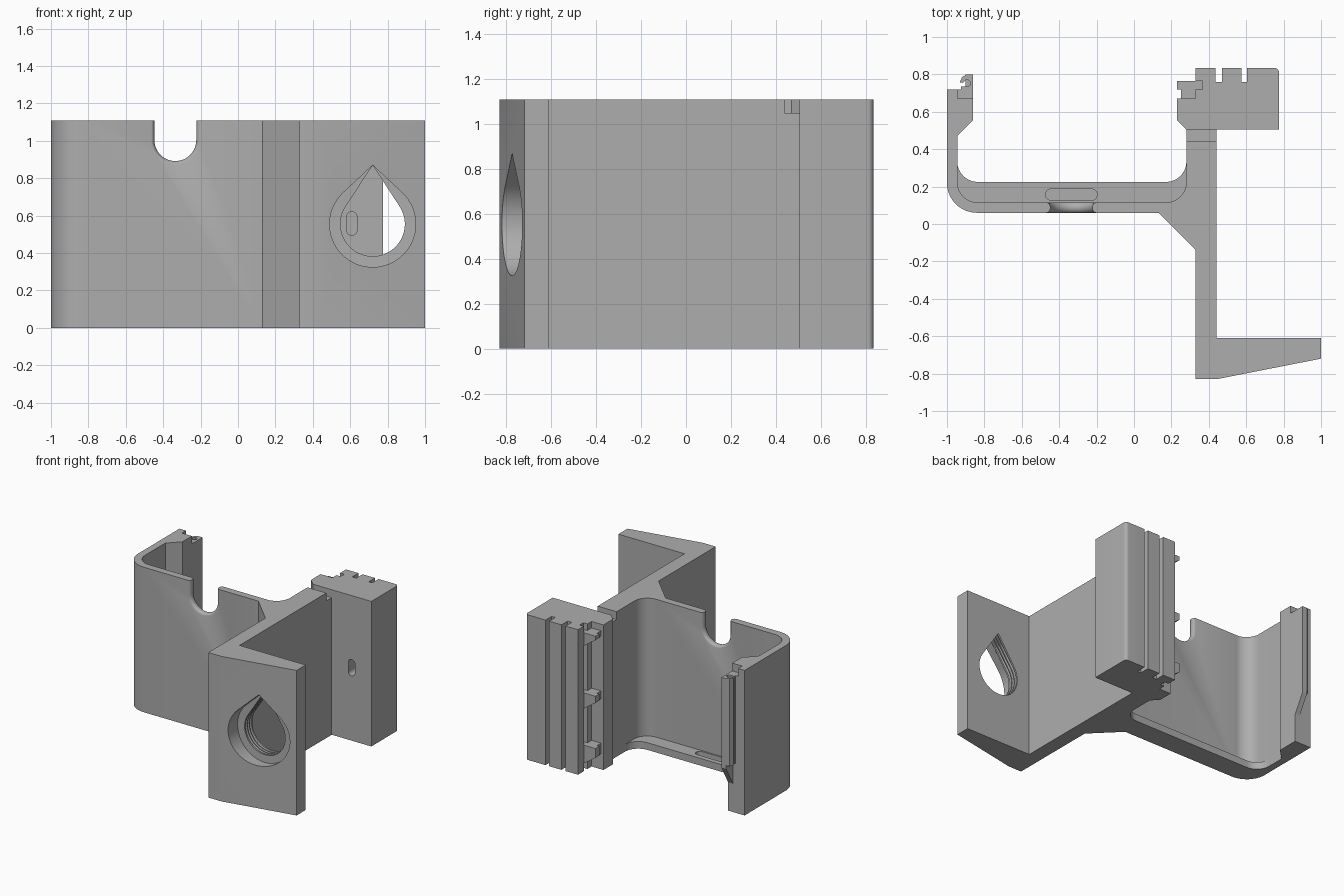
import bpy, bmesh, math

cube = bpy.data.objects.get("Cube")
if cube:
    bpy.data.objects.remove(cube, do_unlink=True)

H = 1.11
grey = bpy.data.materials.new("plain grey")
grey.use_nodes = True
GREY = (0.42, 0.42, 0.42, 1)
grey.diffuse_color = GREY
grey.node_tree.nodes["Principled BSDF"].inputs["Base Color"].default_value = GREY

AXES = {"z": lambda u, v, w: (u, v, w),
        "y": lambda u, v, w: (u, w, v),
        "x": lambda u, v, w: (w, u, v)}


def arc(cx, cy, r, a0, a1, n=14):
    return [(cx + r * math.cos(math.radians(a0 + (a1 - a0) * i / n)),
             cy + r * math.sin(math.radians(a0 + (a1 - a0) * i / n))) for i in range(n + 1)]


def loft(name, rings, axis):
    """Skin closed rings, each (points, position along axis)."""
    bm = bmesh.new()
    loops = [[bm.verts.new(AXES[axis](u, v, w)) for u, v in pts] for pts, w in rings]
    n = len(loops[0])
    for a, b in zip(loops, loops[1:]):
        for i in range(n):
            j = (i + 1) % n
            bm.faces.new((a[i], a[j], b[j], b[i]))
    bm.faces.new(loops[0])
    bm.faces.new(loops[-1])
    bmesh.ops.recalc_face_normals(bm, faces=bm.faces)
    mesh = bpy.data.meshes.new(name)
    bm.to_mesh(mesh)
    bm.free()
    mesh.materials.append(grey)
    ob = bpy.data.objects.new(name, mesh)
    bpy.context.collection.objects.link(ob)
    return ob


def prism(name, pts, w0, w1, axis="z"):
    return loft(name, [(pts, w0), (pts, w1)], axis)


def box(name, x0, x1, y0, y1, z0, z1):
    return prism(name, [(x0, y0), (x1, y0), (x1, y1), (x0, y1)], z0, z1)


def cut(target, cutter):
    mod = target.modifiers.new(cutter.name, "BOOLEAN")
    mod.operation, mod.solver, mod.object = "DIFFERENCE", "EXACT", cutter
    bpy.context.view_layer.objects.active = target
    bpy.ops.object.modifier_apply(modifier=mod.name)
    bpy.data.objects.remove(cutter, do_unlink=True)


def pill(cu, cv, r, half, upright):
    """Rounded slot outline; half is the distance from centre to each end centre."""
    if upright:
        return arc(cu, cv + half, r, 0, 180) + arc(cu, cv - half, r, 180, 360)
    return arc(cu + half, cv, r, -90, 90) + arc(cu - half, cv, r, 90, 270)


def teardrop(r, cx=0.72, cz=0.555, apex=0.87):
    """Circle with two tangents meeting at a point above."""
    t = math.degrees(math.asin(r / (apex - cz)))
    return arc(cx, cz, r, 180 - t, 360 + t, 48) + [(cx, apex)]


# Cradle wall, gusset, long arm and wedge foot share one outline
body = prism("cradle_and_arm",
             [(-1, .72)] + arc(-.84, .22, .16, 180, 270)
             + [(.13, .06), (.33, -.14), (.33, -.83), (.44, -.83), (1, -.72),
                (1, -.61), (.44, -.61), (.44, .505), (.28, .505)]
             + arc(.17, .225, .11, 0, -90) + arc(-.835, .225, .11, 270, 180)
             + [(-.945, .47), (-.86, .555), (-.86, .72)], 0, H)

# Cable notch in the front wall, with rounded rims
rings = []
for i in range(13):
    s = -1 + i / 6
    flare = 0.025 * (1 - math.sqrt(max(0, 1 - s * s)))
    r = 0.112 + flare
    rings.append((arc(-.335, 1.004, r, 180, 360, 24)
                  + [(-.335 + r, 1.3), (-.335 - r, 1.3)], .0875 + s * .029))
cut(body, loft("notch_cutter", rings, "y"))

# Stepped and threaded teardrop hole through the foot
profile = [(-.95, .23), (-.705, .23), (-.703, .172)]
for y in (-.69, -.665, -.64):
    profile += [(y, .172), (y + .006, .188), (y + .012, .188), (y + .018, .172)]
profile.append((-.5, .172))
cut(body, loft("hole_cutter", [(teardrop(r), y) for y, r in profile], "y"))

# Top reliefs beside the two clip ends
cut(body, box("left_relief_cutter", -.945, -.8, .67, .8, 1.05, 1.3))
cut(body, box("right_relief_cutter", .2, .5, .44, .6, 1.05, 1.3))

# Floor ledge inside the cradle with a blind slot
ledge = prism("floor_ledge",
              [(-.96, .335)] + arc(-.835, .335, .11, 180, 270) + arc(.17, .335, .11, 270, 360)
              + [(.3, .335), (.3, .2), (.2, .09), (-.87, .09), (-.96, .18)], 0, .055)
cut(ledge, prism("slot_cutter", pill(-.335, .157, .03, .108, False), .018, .2))

# Grooved latch block
block = prism("latch_block",
              [(.28, .505), (.775, .505)] + arc(.75, .81, .025, 0, 90, 6)
              + [(.605, .835), (.605, .76), (.575, .76), (.575, .835),
                 (.47, .835), (.47, .76), (.435, .76), (.435, .835),
                 (.33, .835), (.33, .765), (.365, .765), (.365, .72), (.33, .72),
                 (.33, .67), (.23, .67), (.23, .555)], 0, H)
cut(block, prism("pin_slot_cutter", pill(.608, .558, .028, .035, True), .4, .6, "y"))

# Sloped catches in the latch recess
catches = []
for i, (z0, z1) in enumerate(((.06, .2), (.48, .6), (.96, 1.06))):
    catches.append(prism(f"latch_catch_{i + 1}",
                         [(.365, z0), (.33, z0), (.23, z0 + .07), (.23, z1), (.365, z1)],
                         .72, .765, "y"))
    catches.append(prism(f"catch_root_{i + 1}",
                         [(.335, z0), (.25, z0 + .06), (.25, z1), (.335, z1)],
                         .665, .721, "y"))

# Hooked rail on the left arm, with a sloped foot
hook = prism("hook_rail",
             [(-.86, .71), (-.86, .8), (-.895, .8), (-.92, .785), (-.932, .757),
              (-.915, .755), (-.9, .77), (-.885, .77), (-.875, .757), (-.877, .742),
              (-.89, .735), (-.925, .735), (-.925, .71)], .38, 1.05)
foot = prism("hook_foot", [(.71, .2), (.71, .385), (.8, .385), (.8, .36)], -.9, -.86, "x")

# Smooth the curved walls while keeping edges crisp
bpy.ops.object.select_all(action="DESELECT")
for ob in [body, ledge, block, hook, foot] + catches:
    ob.select_set(True)
bpy.context.view_layer.objects.active = body
bpy.ops.object.shade_smooth_by_angle(angle=math.radians(25))
